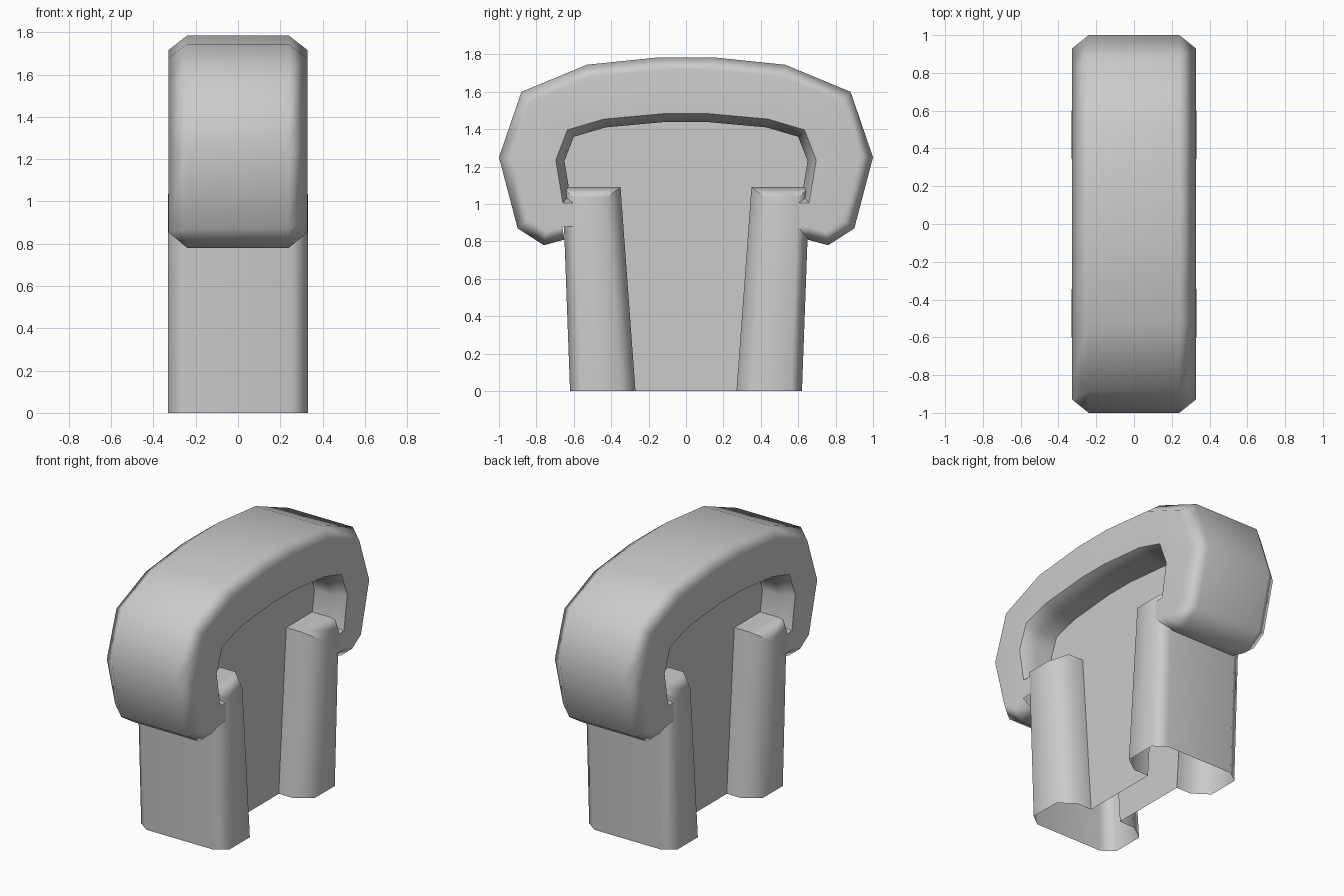
import bpy, bmesh, math
from mathutils import Vector

if "Cube" in bpy.data.objects:
    bpy.data.objects.remove(bpy.data.objects["Cube"])


def finish(name, bm, angle=60):
    bmesh.ops.remove_doubles(bm, verts=bm.verts, dist=0.0005)
    bmesh.ops.recalc_face_normals(bm, faces=bm.faces)
    me = bpy.data.meshes.new(name)
    bm.to_mesh(me)
    bm.free()
    ob = bpy.data.objects.new(name, me)
    bpy.context.collection.objects.link(ob)
    bpy.ops.object.select_all(action='DESELECT')
    bpy.context.view_layer.objects.active = ob
    ob.select_set(True)
    bpy.ops.object.shade_smooth_by_angle(angle=math.radians(angle))
    mod = ob.modifiers.new("face_weighting", 'WEIGHTED_NORMAL')
    mod.keep_sharp = True
    return ob


def mirrored(half):
    return half + [(-y, z) for y, z in reversed(half)]


def inset(pts, d):
    """Offset a clockwise outline inwards with mitred corners."""
    out, n = [], len(pts)
    for i in range(n):
        a, b, c = (Vector(pts[(i + k) % n]) for k in (-1, 0, 1))
        u, v = (b - a).normalized(), (c - b).normalized()
        nu, nv = Vector((u.y, -u.x)), Vector((v.y, -v.x))
        m = (nu + nv) / max(1 + nu.dot(nv), 0.5)
        out.append(tuple(b + m * d[i]))
    return out


# Arch: C-shaped outline in y-z with chamfered rims on both sides
outer = [(0.14, 1.785), (0.53, 1.745), (0.88, 1.60), (1.0, 1.25),
         (0.90, 0.87), (0.76, 0.78), (0.65, 0.81), (0.46, 0.82)]
inner = [(0.46, 1.045), (0.62, 1.05), (0.65, 1.23), (0.60, 1.36),
         (0.43, 1.41), (0.10, 1.44)]
outline = mirrored(outer + inner)
# the mirrored inner run follows the right inner run, then the left outer run
depth_half = [0.068] * len(outer) + [0.045] * len(inner)
rim = inset(outline, depth_half + depth_half[::-1])
bm = bmesh.new()
rings = [[bm.verts.new((x, y, z)) for y, z in loop]
         for x, loop in ((-0.328, rim), (-0.24, outline), (0.24, outline), (0.328, rim))]
n = len(outline)
caps = (len(outer) - 1, n - len(outer))  # ends buried in the legs stay open
for a, b in zip(rings, rings[1:]):
    for i in range(n):
        if i not in caps:
            j = (i + 1) % n
            bm.faces.new((a[i], a[j], b[j], b[i]))
bm.faces.new(rings[0])
bm.faces.new(rings[-1])
finish("arch", bm)

# Legs and recessed web: one shell, open underneath
PX = 0.115
bm = bmesh.new()


def leg_section(side, yi, yo, z, z_rim):
    half = [(yi, PX, z), (yi, 0.225, z), (yi + 0.075, 0.33, z_rim),
            (yo - 0.06, 0.33, z_rim), (yo, 0.25, z)]
    full = [(x, y * side, h) for y, x, h in half]
    full += [(-x, y, h) for x, y, h in reversed(full)]
    return [bm.verts.new(p) for p in full]


for side in (-1, 1):
    low = leg_section(side, 0.27, 0.62, 0, 0)
    top = leg_section(side, 0.35, 0.66, 1.09, 1.035)
    for i in range(9):
        bm.faces.new((low[i], low[i + 1], top[i + 1], top[i]))
    bm.faces.new(top[1:5])
    bm.faces.new(top[5:9])
    bm.faces.new([top[i] for i in (0, 1, 4, 5, 8, 9)])

web = mirrored([(0.10, 1.46), (0.44, 1.43), (0.63, 1.38), (0.68, 1.23),
                (0.66, 1.09), (0.35, 1.09), (0.27, 0)])
for x in (-PX, PX):
    bm.faces.new([bm.verts.new((x, y, z)) for y, z in web])
finish("legs_and_web", bm)
